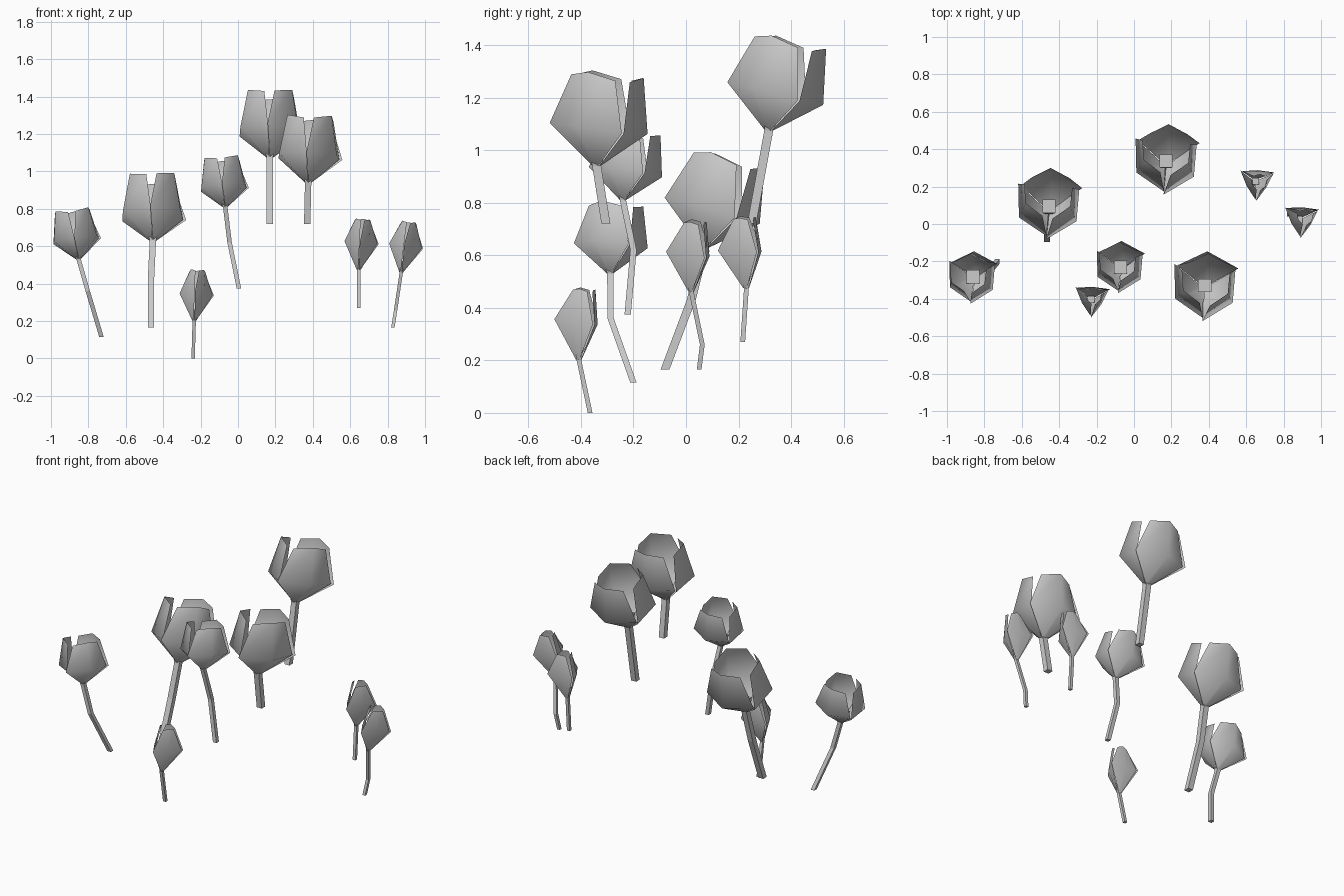
import bpy, bmesh
from math import radians, sin, cos
from mathutils import Vector, Matrix

cube = bpy.data.objects.get("Cube")
if cube:
    bpy.data.objects.remove(cube, do_unlink=True)

grey = bpy.data.materials.new("soft_grey")
grey.use_nodes = True
grey.diffuse_color = (0.6, 0.6, 0.6, 1)
grey.node_tree.nodes["Principled BSDF"].inputs["Base Color"].default_value = (0.6, 0.6, 0.6, 1)

# Petal rows: (centre radius, edge radius, half width, centre height, edge height)
BLOOM = [(0.012, 0.01, 0.014, 0, 0),
         (0.178, 0.095, 0.165, 0.145, 0.14),
         (0.137, 0.09, 0.1, 0.355, 0.335)]
BUD = [(0.01, 0.008, 0.008, 0, 0),
       (0.06, 0.052, 0.088, 0.14, 0.145),
       (0.04, 0.03, 0.032, 0.272, 0.265)]


def make_object(name, bm, smooth):
    bmesh.ops.recalc_face_normals(bm, faces=bm.faces)
    mesh = bpy.data.meshes.new(name)
    bm.to_mesh(mesh)
    bm.free()
    mesh.materials.append(grey)
    for poly in mesh.polygons:
        poly.use_smooth = smooth
    obj = bpy.data.objects.new(name, mesh)
    bpy.context.collection.objects.link(obj)
    return obj


def add_strip(bm, rows, closed=False):
    """Join rows of points with quads."""
    grid = [[bm.verts.new(p) for p in row] for row in rows]
    n = len(grid[0])
    for low, high in zip(grid, grid[1:]):
        for i in range(n if closed else n - 1):
            j = (i + 1) % n
            bm.faces.new((low[i], low[j], high[j], high[i]))
    return grid


def petals(name, shape, size, place):
    """Three folded petals, each overlapping the next."""
    bm = bmesh.new()
    for angle in (90, 210, 330):
        a = radians(angle)
        out, side = Vector((cos(a), sin(a), 0)), Vector((-sin(a), cos(a), 0))
        rows = []
        for rc, re, w, zc, ze in shape:
            row = []
            for r, t, z in ((re * 1.04, -w * 1.04, ze), (rc, 0, zc), (re * 0.95, w * 0.95, ze)):
                row.append(place @ ((out * r + side * t + Vector((0, 0, z))) * size))
            rows.append(row)
        add_strip(bm, rows)
    return make_object(name, bm, True)


def stem(name, path, width, place, tip_width, tip_height):
    """Square stem along a path, flaring into a receptacle inside the flower."""
    def ring(centre, w):
        return [centre + Vector((x * w / 2, y * w / 2, 0))
                for x, y in ((-1, -1), (1, -1), (1, 1), (-1, 1))]
    rows = [ring(Vector(p), width) for p in path]
    rows.append(ring(place @ Vector((0, 0, tip_height)), tip_width))
    bm = bmesh.new()
    grid = add_strip(bm, rows, closed=True)
    bm.faces.new(grid[0])
    bm.faces.new(grid[-1])
    return make_object(name, bm, False)


# Each plant: name, shape, size, backward tilt, sideways lean, stem path up to the flower
PLANTS = [
    ("tall_back", BLOOM, 1, 14, 1, [(0.17, 0.25, 0.72), (0.17, 0.315, 1.075)]),
    ("tall_front", BLOOM, 1, 7, 2, [(0.37, -0.305, 0.72), (0.375, -0.34, 0.94)]),
    ("wide_left", BLOOM, 1, 16, 0,
     [(-0.465, -0.08, 0.165), (-0.465, 0.02, 0.43), (-0.455, 0.07, 0.63)]),
    ("middle", BLOOM, 0.75, 9, -4,
     [(0.005, -0.222, 0.375), (-0.045, -0.2, 0.62), (-0.068, -0.24, 0.81)]),
    ("far_left", BLOOM, 0.75, 5, -7,
     [(-0.73, -0.2, 0.115), (-0.803, -0.287, 0.36), (-0.852, -0.288, 0.53)]),
    ("front_bud", BUD, 1, 5, 4, [(-0.24, -0.365, 0), (-0.234, -0.408, 0.203)]),
    ("right_bud", BUD, 1, -1, 5, [(0.645, 0.216, 0.27), (0.645, 0.23, 0.475)]),
    ("far_right_bud", BUD, 1, 4, 9,
     [(0.828, 0.05, 0.165), (0.843, 0.062, 0.26), (0.873, 0.02, 0.462)]),
]

for name, shape, size, tilt, lean, path in PLANTS:
    place = (Matrix.Translation(path[-1]) @ Matrix.Rotation(radians(-tilt), 4, 'X')
             @ Matrix.Rotation(radians(lean), 4, 'Y') @ Matrix.Rotation(radians(-4), 4, 'Z'))
    bloom = shape is BLOOM
    petals(name + "_petals", shape, size, place)
    stem(name + "_stem", path, (0.034 if size == 1 else 0.024) if bloom else 0.018,
         place, 0.07 if bloom else 0.035, 0.09 * size if bloom else 0.06)
